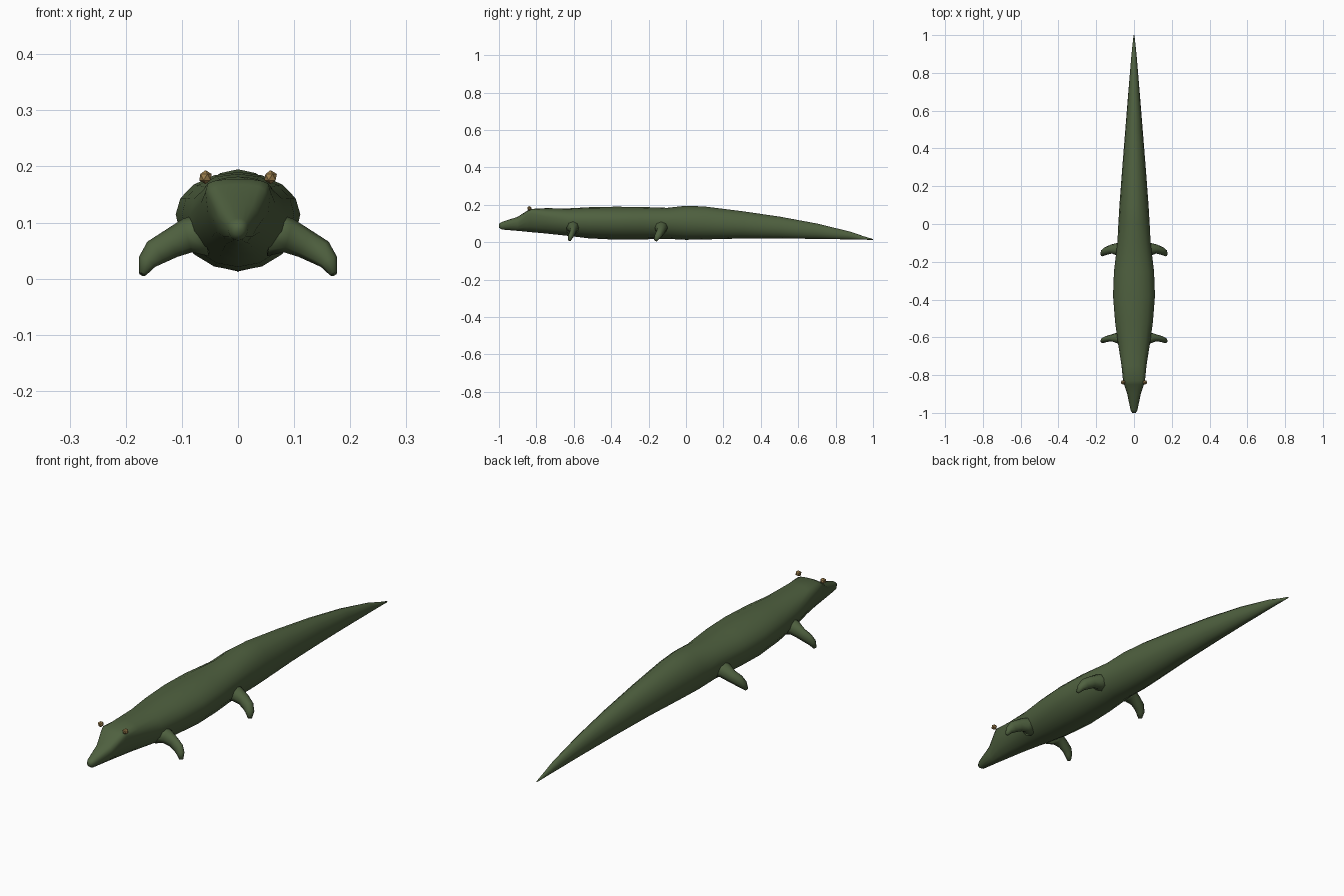
import bpy, bmesh, math
from mathutils import Vector


def material(name, color):
    m = bpy.data.materials.new(name)
    m.diffuse_color = (*color, 1)
    return m


GREEN = material("swamp green", (0.078, 0.118, 0.05))
AMBER = material("amber", (0.33, 0.21, 0.075))


def loft(name, rings, mat):
    """Skin a list of closed rings and cap both ends."""
    bm = bmesh.new()
    loops = [[bm.verts.new(p) for p in r] for r in rings]
    n = len(rings[0])
    for a, b in zip(loops, loops[1:]):
        for i in range(n):
            j = (i + 1) % n
            bm.faces.new((a[i], a[j], b[j], b[i]))
    bm.faces.new(loops[0])
    bm.faces.new(loops[-1])
    bmesh.ops.recalc_face_normals(bm, faces=bm.faces)
    for f in bm.faces:
        f.smooth = True
    me = bpy.data.meshes.new(name)
    bm.to_mesh(me)
    bm.free()
    me.materials.append(mat)
    ob = bpy.data.objects.new(name, me)
    bpy.context.collection.objects.link(ob)
    return ob


# Body, head and tail: y, half width, bottom, widest height, top, top flatness
STATIONS = [
    (-1.0, 0.010, 0.078, 0.09, 0.098, 1.0),
    (-0.985, 0.018, 0.068, 0.09, 0.108, 0.9),
    (-0.90, 0.036, 0.061, 0.108, 0.136, 0.7),
    (-0.85, 0.052, 0.056, 0.145, 0.168, 0.5),
    (-0.83, 0.058, 0.054, 0.155, 0.178, 0.45),
    (-0.75, 0.066, 0.047, 0.135, 0.182, 0.7),
    (-0.63, 0.085, 0.034, 0.115, 0.181, 0.9),
    (-0.52, 0.100, 0.021, 0.115, 0.187, 0.95),
    (-0.38, 0.111, 0.014, 0.115, 0.190, 1.0),
    (-0.25, 0.106, 0.015, 0.115, 0.189, 1.0),
    (-0.10, 0.088, 0.018, 0.11, 0.184, 1.0),
    (0.0, 0.083, 0.013, 0.105, 0.195, 1.0),
    (0.10, 0.077, 0.015, 0.10, 0.191, 1.0),
    (0.30, 0.062, 0.020, 0.09, 0.166, 1.0),
    (0.50, 0.046, 0.020, 0.075, 0.137, 1.0),
    (0.70, 0.030, 0.018, 0.057, 0.100, 1.0),
    (0.88, 0.015, 0.015, 0.035, 0.056, 1.0),
    (0.95, 0.008, 0.014, 0.022, 0.032, 1.0),
    (1.0, 0.002, 0.012, 0.014, 0.017, 1.0),
]
SIDES = 16
rings = []
for y, w, bot, mid, top, flat in STATIONS:
    ring = []
    for i in range(SIDES):
        a = 2 * math.pi * i / SIDES
        s, c = math.sin(a), math.cos(a)
        z = mid + (top - mid) * s ** flat if s > 0 else mid + (mid - bot) * s
        ring.append((w * c, y, z))
    rings.append(ring)
loft("body", rings, GREEN)


def leg(name, side, path):
    """Tapered limb swept along a path of (x, y, z, depth radius, height radius)."""
    pts = [Vector((side * p[0], p[1], p[2])) for p in path]
    out = []
    for i, p in enumerate(pts):
        t = (pts[min(i + 1, len(pts) - 1)] - pts[max(i - 1, 0)]).normalized()
        u = (Vector((0, 1, 0)) - t * t.y).normalized()
        v = t.cross(u)
        out.append([p + u * path[i][3] * math.cos(k * math.pi / 4)
                    + v * path[i][4] * math.sin(k * math.pi / 4) for k in range(8)])
    loft(name, out, GREEN)


# Legs splay outwards, then bend down to small pointed feet
FRONT = [(0.055, -0.605, 0.08, 0.042, 0.040), (0.09, -0.603, 0.077, 0.028, 0.031),
         (0.12, -0.603, 0.062, 0.018, 0.026), (0.147, -0.609, 0.047, 0.016, 0.024),
         (0.162, -0.617, 0.030, 0.014, 0.017), (0.170, -0.623, 0.009, 0.007, 0.007)]
REAR = [(0.055, -0.135, 0.08, 0.046, 0.040), (0.09, -0.133, 0.077, 0.033, 0.031),
        (0.12, -0.133, 0.062, 0.024, 0.026), (0.147, -0.142, 0.047, 0.021, 0.024),
        (0.162, -0.152, 0.030, 0.018, 0.017), (0.170, -0.163, 0.009, 0.009, 0.007)]

for side, label in ((-1, "left"), (1, "right")):
    leg("front_leg_" + label, side, FRONT)
    leg("rear_leg_" + label, side, REAR)
    # Beady eyes on the brow corners
    bpy.ops.mesh.primitive_ico_sphere_add(subdivisions=1, radius=0.0125,
                                          location=(side * 0.058, -0.838, 0.181))
    eye = bpy.context.object
    eye.name = "eye_" + label
    eye.data.materials.append(AMBER)
